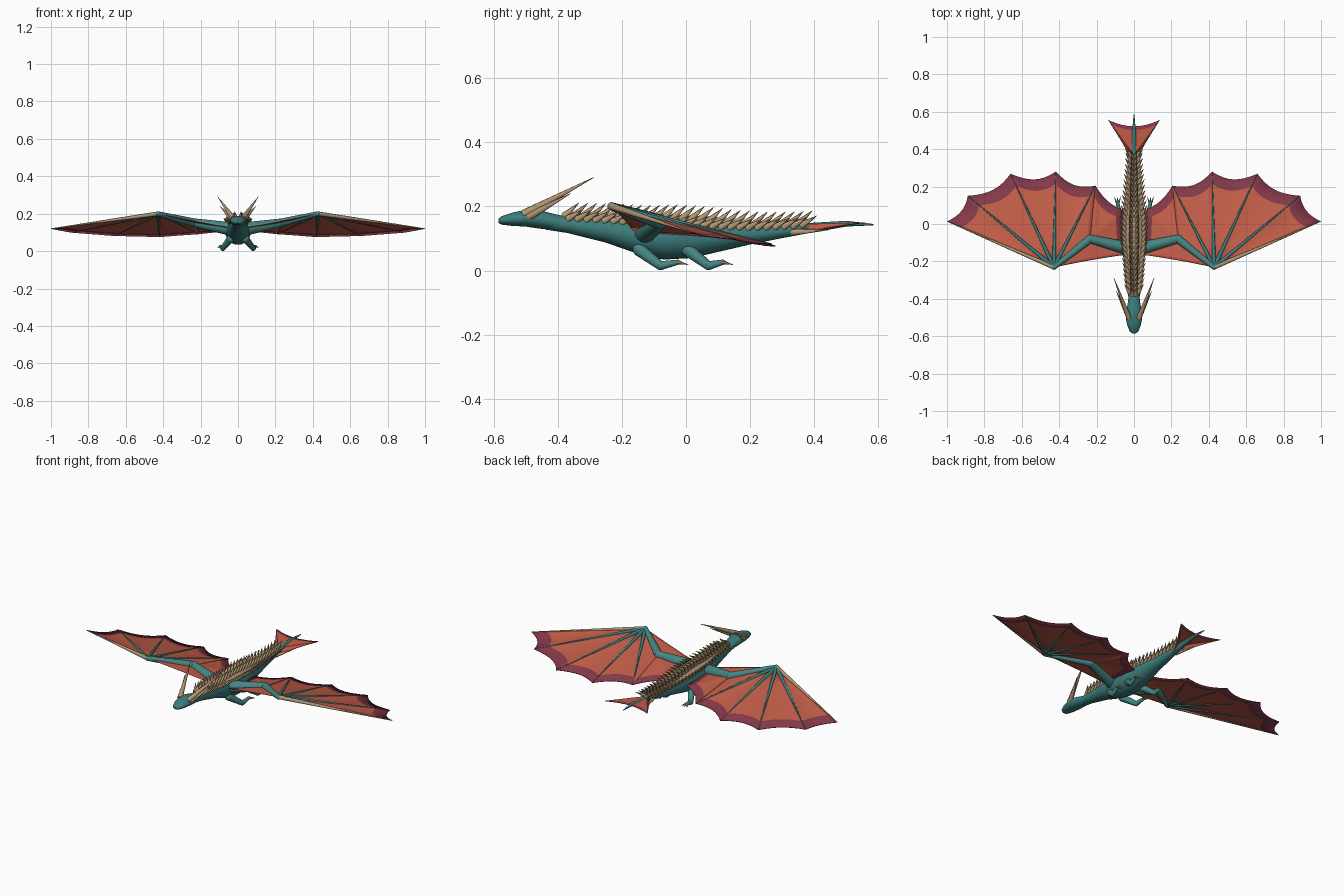
import bpy, bmesh, math
from mathutils import Vector as V, Matrix

cube = bpy.data.objects.get("Cube")
if cube:
    bpy.data.objects.remove(cube)


def material(name, r, g, b):
    m = bpy.data.materials.new(name)
    m.use_nodes = True
    m.diffuse_color = (r, g, b, 1)
    m.node_tree.nodes["Principled BSDF"].inputs["Base Color"].default_value = (r, g, b, 1)
    return m


teal = material("teal_skin", 0.045, 0.205, 0.2)
light_teal = material("light_teal_limb", 0.06, 0.235, 0.22)
red = material("red_membrane", 0.54, 0.11, 0.065)
plum = material("plum_rim", 0.23, 0.04, 0.065)
bone = material("bone_tan", 0.45, 0.31, 0.175)


def finish(name, bm, mats, mirror=False, thick=0, smooth=True):
    bmesh.ops.recalc_face_normals(bm, faces=bm.faces)
    mesh = bpy.data.meshes.new(name)
    bm.to_mesh(mesh)
    bm.free()
    ob = bpy.data.objects.new(name, mesh)
    bpy.context.collection.objects.link(ob)
    for m in mats:
        mesh.materials.append(m)
    if mirror:
        ob.modifiers.new("Mirror", 'MIRROR').use_clip = True
    if thick:
        solid = ob.modifiers.new("Solidify", 'SOLIDIFY')
        solid.thickness = thick
        solid.offset = 0
    if smooth:
        bpy.ops.object.select_all(action='DESELECT')
        ob.select_set(True)
        bpy.context.view_layer.objects.active = ob
        bpy.ops.object.shade_smooth_by_angle(angle=math.radians(45))


def cone(bm, a, b, r1, r2, sides=10):
    a, b = V(a), V(b)
    rot = (b - a).to_track_quat('Z', 'Y').to_matrix().to_4x4()
    bmesh.ops.create_cone(bm, cap_ends=True, segments=sides, radius1=r1, radius2=r2,
                          depth=(b - a).length, matrix=Matrix.Translation((a + b) / 2) @ rot)


def limb(bm, points, radii):
    for i in range(len(points) - 1):
        cone(bm, points[i], points[i + 1], radii[i], radii[i + 1], 14)
    for p, r in zip(points, radii):
        bmesh.ops.create_uvsphere(bm, u_segments=14, v_segments=8, radius=r,
                                  matrix=Matrix.Translation(p))


def loft(name, stations, back=None, sides=24):
    # rings run from the top round; the back strip between two y values is bony
    bm = bmesh.new()
    rings = []
    for y, z, rx, rz in stations:
        angles = [2 * math.pi * i / sides for i in range(sides)]
        rings.append([bm.verts.new((rx * math.sin(a), y, z + rz * math.cos(a))) for a in angles])
    for lo, hi in zip(rings, rings[1:]):
        for i in range(sides):
            j = (i + 1) % sides
            f = bm.faces.new((lo[i], lo[j], hi[j], hi[i]))
            if back and (i < 3 or i >= sides - 3) and back[0] < f.calc_center_median().y < back[1]:
                f.material_index = 1
    bm.faces.new(rings[0])
    bm.faces.new(rings[-1])
    finish(name, bm, [teal, bone])


def fan(bm, apex, a, b, sag=0.0, rim=None, droop=0.0, steps=8):
    # membrane panel spread from an apex, scalloped at its far edge
    apex, a, b = V(apex), V(a), V(b)
    edge = rim or 0.87
    grid = []
    for t in (0, edge / 3, edge * 2 / 3, edge, 1):
        row = []
        for i in range(steps + 1):
            s = i / steps
            bow = 4 * s * (1 - s)
            far = a.lerp(b, s).lerp(apex, sag * bow)
            row.append(bm.verts.new(apex.lerp(far, t) - V((0, 0, droop * bow * t))))
        grid.append(row)
    for k in range(4):
        for i in range(steps):
            f = bm.faces.new((grid[k][i], grid[k][i + 1], grid[k + 1][i + 1], grid[k + 1][i]))
            f.material_index = 1 if rim and k == 3 else 0


# Body and head
BODY = [(-.44, .150, .027, .022), (-.37, .144, .032, .027), (-.25, .128, .046, .041),
        (-.15, .109, .060, .057), (-.07, .102, .068, .068), (.02, .101, .064, .062),
        (.1, .105, .051, .047), (.2, .112, .036, .031), (.3, .122, .025, .021),
        (.38, .132, .018, .016), (.5, .146, .010, .009), (.585, .143, .002, .002)]
loft("body", BODY, back=(-.37, .38))
loft("head", [(-.585, .155, .010, .006), (-.575, .156, .023, .013), (-.54, .160, .037, .021),
              (-.50, .163, .044, .026), (-.46, .160, .040, .029), (-.41, .151, .031, .025),
              (-.37, .144, .030, .024)])

# Horns
bm = bmesh.new()
cone(bm, (.026, -.505, .175), (.108, -.288, .29), .015, .001)
cone(bm, (.033, -.49, .168), (.095, -.36, .24), .013, .001)
finish("horns", bm, [bone], mirror=True)


def body_at(y):
    for p, q in zip(BODY, BODY[1:]):
        if p[0] <= y <= q[0]:
            t = (y - p[0]) / (q[0] - p[0])
            return [u + (w - u) * t for u, w in zip(p, q)]


# Back spikes, two rows on each side
bm = bmesh.new()
for row, degrees in enumerate((14, 48)):
    a = math.radians(degrees)
    for i in range(27):
        y, z, rx, rz = body_at(-.38 + i * .028 + row * .012)
        base = V((rx * .93 * math.sin(a), y, z + rz * .93 * math.cos(a)))
        out = V((math.sin(a) * .85, 1.0, math.cos(a) * .95)).normalized()
        cone(bm, base, base + out * .064, .0125, .0005, 8)
finish("back_spikes", bm, [bone], mirror=True)

# Wing arms
shoulder, elbow, wrist = V((.035, -.13, .118)), V((.235, -.08, .152)), V((.428, -.232, .2))
bm = bmesh.new()
limb(bm, [shoulder, elbow, wrist], [.036, .023, .013])
finish("wing_arms", bm, [light_teal], mirror=True)

# Wing fingers
tips = [V((.998, .014, .12)), V((.888, .15, .1)), V((.66, .268, .082)),
        V((.418, .279, .076)), V((.206, .204, .092))]
bm = bmesh.new()
for tip in tips[1:]:
    cone(bm, wrist, tip, .011, .002, 8)
finish("wing_fingers", bm, [teal], mirror=True)
bm = bmesh.new()
cone(bm, wrist, tips[0], .012, .002, 8)
finish("leading_fingers", bm, [bone], mirror=True)

# Wing membranes
bm = bmesh.new()
for a, b, sag in zip(tips, tips[1:], (.04, .06, .07, .07)):
    fan(bm, wrist, a, b, sag, .87, .008)
flank = V((.058, .075, .106))
fan(bm, wrist, tips[-1], elbow)
fan(bm, elbow, tips[-1], flank, .08, .78, .004)
fan(bm, elbow, flank, (.05, -.11, .115), 0, .78)
fan(bm, elbow, wrist, (.05, -.165, .125), .03)
bmesh.ops.remove_doubles(bm, verts=bm.verts, dist=.0005)
finish("wing_membranes", bm, [red, plum], mirror=True, thick=.003)

# Tail fan, ridged along the middle, with bony roots at its sides
bm = bmesh.new()
ridge, corner = (0, .37, .143), (.138, .556, .149)
fan(bm, ridge, corner, (0, .522, .148), .05, .87)
fan(bm, ridge, (.028, .375, .118), corner, .1, .87)
bmesh.ops.remove_doubles(bm, verts=bm.verts, dist=.0005)
finish("tail_fan", bm, [red, plum], mirror=True, thick=.003)
bm = bmesh.new()
cone(bm, (.014, .33, .119), (.058, .445, .127), .011, .001, 8)
finish("tail_fan_roots", bm, [bone], mirror=True)

# Legs and claws
legs = {"front": [V((.040, -.145, .065)), V((.082, -.08, .015)), V((.090, -.025, .026))],
        "hind": [V((.040, .005, .065)), V((.080, .07, .015)), V((.088, .115, .026))]}
for name, points in legs.items():
    bm = bmesh.new()
    limb(bm, points, [.021, .014, .008])
    finish(name + "_legs", bm, [light_teal], mirror=True)
    bm = bmesh.new()
    for dx in (-.012, 0, .012):
        start = points[2] + V((dx / 2, 0, 0))
        cone(bm, start, start + V((dx, .032, -.008)), .0065, .0005, 6)
    finish(name + "_claws", bm, [bone], mirror=True)
